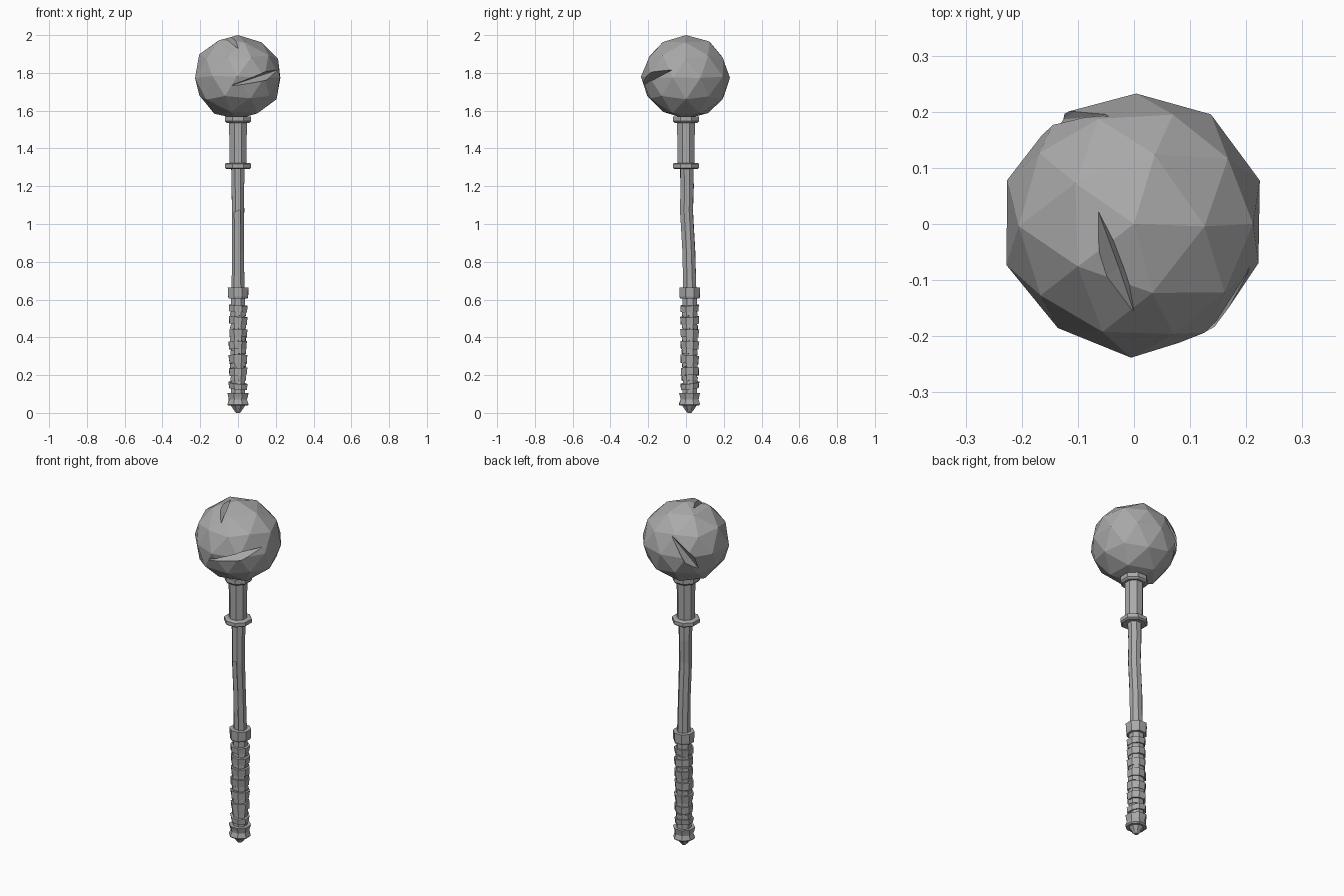
import bpy, bmesh, math, random
from mathutils import Vector, Matrix

if "Cube" in bpy.data.objects:
    bpy.data.objects.remove(bpy.data.objects["Cube"])
random.seed(4)

grey = bpy.data.materials.new("plain grey")
grey.use_nodes = True
colour = (0.4, 0.4, 0.4, 1)
grey.diffuse_color = colour
grey.node_tree.nodes["Principled BSDF"].inputs["Base Color"].default_value = colour


def finish(name, bm):
    bmesh.ops.recalc_face_normals(bm, faces=bm.faces)
    mesh = bpy.data.meshes.new(name)
    bm.to_mesh(mesh)
    bm.free()
    mesh.materials.append(grey)
    obj = bpy.data.objects.new(name, mesh)
    bpy.context.collection.objects.link(obj)
    return obj


def loft(name, rings, sides=8, tilt=(0, 0), wobble=0):
    """Closed faceted tube through rings of (z, flat-to-flat radius, y offset)."""
    bm = bmesh.new()
    loops = []
    for z, radius, y in rings:
        loop = []
        for i in range(sides):
            a = math.tau * (i + 0.5) / sides
            r = radius / math.cos(math.pi / sides) + random.uniform(-wobble, wobble)
            x, dy = r * math.cos(a), r * math.sin(a)
            loop.append(bm.verts.new((x, y + dy, z + x * tilt[0] + dy * tilt[1])))
        loops.append(loop)
    for low, high in zip(loops, loops[1:]):
        for i in range(sides):
            j = (i + 1) % sides
            bm.faces.new((low[i], low[j], high[j], high[i]))
    bm.faces.new(loops[0][::-1])
    bm.faces.new(loops[-1])
    return finish(name, bm)


def hull(name, points):
    bm = bmesh.new()
    for p in points:
        bm.verts.new(p)
    bmesh.ops.convex_hull(bm, input=bm.verts)
    return finish(name, bm)


def carve(obj, cutter):
    """Subtract the cutter and throw it away."""
    cutter.hide_render = True
    mod = obj.modifiers.new("carve", "BOOLEAN")
    mod.operation, mod.solver, mod.object = "DIFFERENCE", "EXACT", cutter
    bpy.context.view_layer.update()
    evaluated = obj.evaluated_get(bpy.context.evaluated_depsgraph_get())
    mesh = bpy.data.meshes.new_from_object(evaluated)
    obj.modifiers.clear()
    obj.data = mesh
    bpy.data.objects.remove(cutter)


# Faceted stone head
centre, radius = Vector((0, 0, 1.778)), 0.235
bm = bmesh.new()
bmesh.ops.create_icosphere(bm, subdivisions=2, radius=radius)
for v in bm.verts:
    if abs(v.co.z) < 0.2:
        v.co += Vector([random.uniform(-0.006, 0.006) for _ in range(3)])
    v.co.z *= 0.222 / radius
bmesh.ops.translate(bm, verts=bm.verts, vec=centre)
head = finish("stone_head", bm)

# Wedge-shaped cracks: start, end, half width, remaining radius at the deepest point
cracks = [((-0.05, -0.23, -0.05), (0.215, -0.07, 0.04), 0.022, 0.78),
          ((-0.07, 0.04, 0.21), (0.0, -0.157, 0.15), 0.025, 0.8),
          ((-0.04, 0.195, 0.11), (-0.18, 0.11, -0.105), 0.03, 0.8)]
for start, end, width, depth in cracks:
    a, b = Vector(start), Vector(end)
    out = a.lerp(b, 0.6).normalized()
    side = out.cross(b - a).normalized() * width
    mid = out * radius
    points = [a, b, a * 1.2, b * 1.2, mid * 1.3, mid * depth,
              mid * 0.97 + side, mid * 0.97 - side,
              mid * 1.3 + side, mid * 1.3 - side]
    carve(head, hull("crack_cutter", [centre + p for p in points]))

# Socket under the head with its two rims
loft("socket", [(1.3, 0.045, 0), (1.56, 0.047, 0)])
loft("socket_top_rim", [(1.535, 0.06, 0), (1.545, 0.069, 0), (1.57, 0.069, 0)])
loft("socket_bottom_rim", [(1.29, 0.06, 0), (1.297, 0.069, 0),
                           (1.318, 0.069, 0), (1.324, 0.06, 0)])

# Slightly bent wooden shaft with a shallow split down the front
shaft = loft("shaft", [(0.64, 0.034, 0.021), (0.86, 0.033, 0.015),
                       (1.07, 0.033, 0.003), (1.2, 0.034, 0.006),
                       (1.31, 0.035, 0.004)], wobble=0.002)
split = [(x, y, z + x * 0.4) for x in (-0.03, 0.01)
         for y, z in ((-0.1, 0.6), (-0.1, 1.07), (-0.005, 0.6), (-0.022, 1.07))]
carve(shaft, hull("split_cutter", split))

# Grip core, collar and wrapped bands
loft("grip_core", [(0.05, 0.038, 0.02), (0.35, 0.036, 0.021), (0.65, 0.038, 0.02)])
loft("grip_collar", [(0.605, 0.05, 0.02), (0.615, 0.053, 0.02), (0.665, 0.054, 0.02)],
     wobble=0.002)
bands = [(0.553, 0.034), (0.49, 0.04), (0.422, 0.042), (0.358, 0.042),
         (0.283, 0.044), (0.218, 0.04), (0.143, 0.03)]
for n, (z, height) in enumerate(bands):
    lean = (random.uniform(-0.1, 0.1), random.uniform(-0.12, 0.12))
    loft("grip_band_%d" % (n + 1),
         [(z - height / 2, 0.046, 0.02), (z + height / 2, 0.048, 0.02)],
         tilt=lean, wobble=0.003)
for n, (upper, lower) in enumerate(zip(bands, bands[1:])):
    z = (upper[0] + lower[0]) / 2
    loft("grip_cord_%d" % (n + 1), [(z - 0.012, 0.041, 0.02), (z + 0.012, 0.041, 0.02)],
         tilt=(0.1, -0.1), wobble=0.002)

# Flared pommel with a blunt point
loft("pommel", [(0.038, 0.05, 0.018), (0.045, 0.055, 0.018), (0.07, 0.048, 0.018),
                (0.085, 0.05, 0.018), (0.105, 0.054, 0.018)], wobble=0.002)
loft("pommel_tip", [(0, 0.01, 0.018), (0.012, 0.02, 0.018), (0.042, 0.04, 0.018)])
